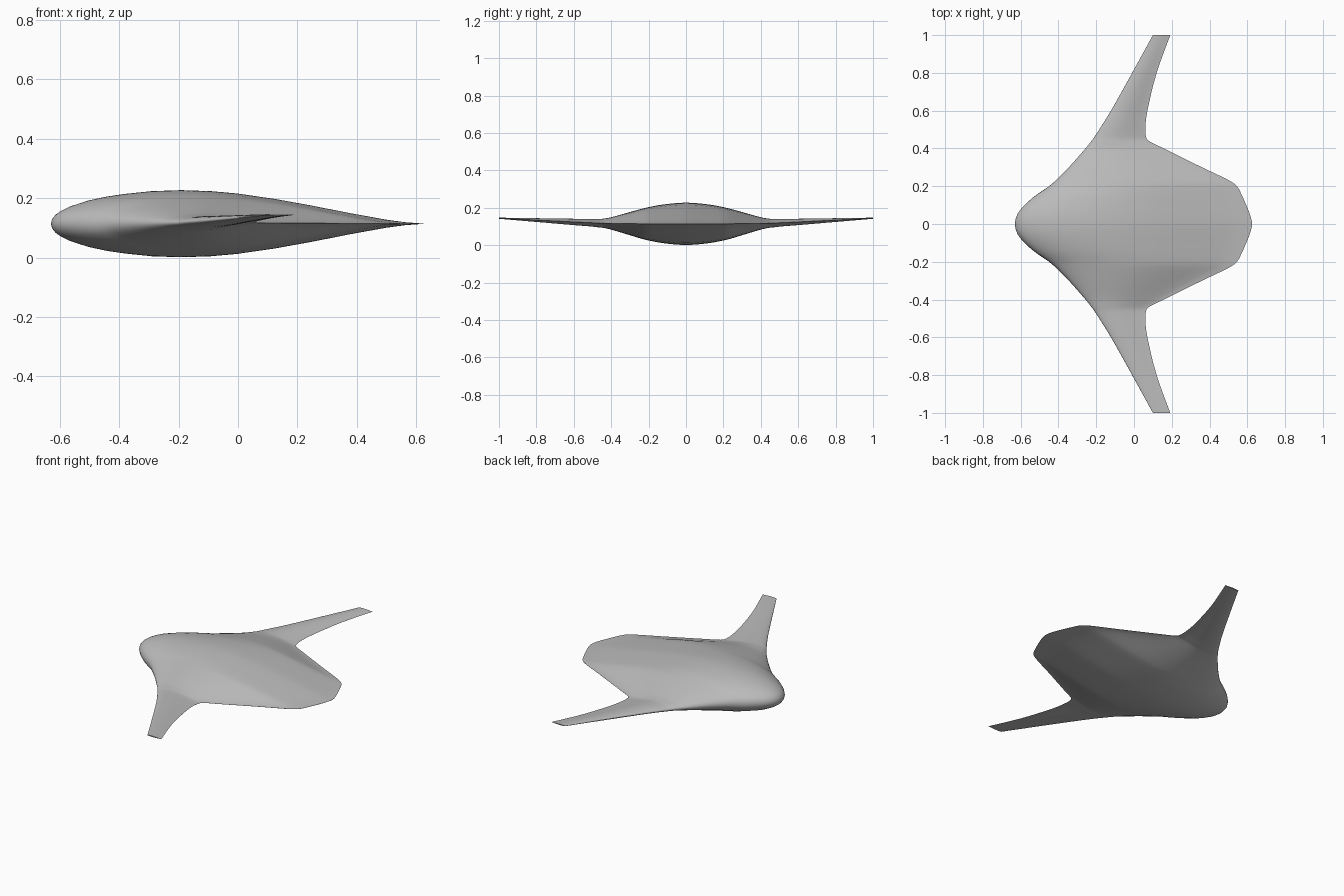
import bpy
import bmesh
import math

cube = bpy.data.objects.get("Cube")
if cube:
    bpy.data.objects.remove(cube, do_unlink=True)

grey = bpy.data.materials.new("light grey")
grey.use_nodes = True
colour = (0.5, 0.5, 0.5, 1)
grey.diffuse_color = colour
grey.node_tree.nodes["Principled BSDF"].inputs["Base Color"].default_value = colour

# Half-span stations: distance out, leading edge, trailing edge, half thickness, mid height
STATIONS = [
    (0, -.63, .625, .113, .114),
    (.05, -.618, .614, .111, .114),
    (.1, -.58, .594, .106, .114),
    (.15, -.522, .572, .099, .114),
    (.2, -.45, .545, .089, .114),
    (.23, -.415, .505, .082, .114),
    (.3, -.345, .36, .062, .115),
    (.4, -.257, .158, .033, .116),
    (.44, -.225, .078, .025, .117),
    (.46, -.21, .064, .023, .117),
    (.51, -.178, .06, .02, .12),
    (.6, -.122, .071, .017, .124),
    (.8, -.01, .12, .01, .134),
    (1, .1, .192, .003, .144),
]
# Airfoil: chord fraction and thickness relative to the maximum
AIRFOIL = [(0, 0), (.003, .14), (.0125, .27), (.025, .37), (.05, .51), (.1, .69),
           (.15, .81), (.2, .89), (.27, .97), (.35, 1), (.43, .97), (.5, .9),
           (.6, .74), (.7, .54), (.8, .32), (.9, .12), (.95, .045), (1, .004)]


def smooth_points(points, steps):
    """Catmull-Rom resampling, mirrored about the centreline at the start."""
    first = (-points[1][0],) + points[1][1:]
    pts = [first] + points + [points[-1]]
    result = []
    for a, b, c, d in zip(pts, pts[1:], pts[2:], pts[3:]):
        for i in range(steps):
            t = i / steps
            row = [b[0] + (c[0] - b[0]) * t]
            span = c[0] - b[0]
            for k in range(1, len(b)):
                m1 = (c[k] - a[k]) / (c[0] - a[0]) * span
                m2 = (d[k] - b[k]) / (d[0] - b[0]) * span
                row.append(b[k] * (2*t**3 - 3*t*t + 1) + m1 * (t**3 - 2*t*t + t)
                           + c[k] * (3*t*t - 2*t**3) + m2 * (t**3 - t*t))
            result.append(row)
    return result + [list(points[-1])]


# Lofted wing body, port tip to starboard tip
half = smooth_points(STATIONS, 4)
span = [[-r[0]] + r[1:] for r in reversed(half[1:])] + half
profile = AIRFOIL + [(u, -h) for u, h in reversed(AIRFOIL[1:])]
bm = bmesh.new()
rings = [[bm.verts.new((lead + (trail - lead) * u, y, mid + thick * h))
          for u, h in profile] for y, lead, trail, thick, mid in span]
n = len(profile)
for a, b in zip(rings, rings[1:]):
    for i in range(n):
        j = (i + 1) % n
        bm.faces.new((a[i], a[j], b[j], b[i]))
for ring in (rings[0], rings[-1]):
    bm.faces.new(ring)
bmesh.ops.recalc_face_normals(bm, faces=bm.faces)

mesh = bpy.data.meshes.new("blended_wing_body")
bm.to_mesh(mesh)
bm.free()
mesh.materials.append(grey)
body = bpy.data.objects.new("blended_wing_body", mesh)
bpy.context.collection.objects.link(body)
bpy.context.view_layer.objects.active = body
body.select_set(True)
bpy.ops.object.shade_smooth_by_angle(angle=math.radians(40))
